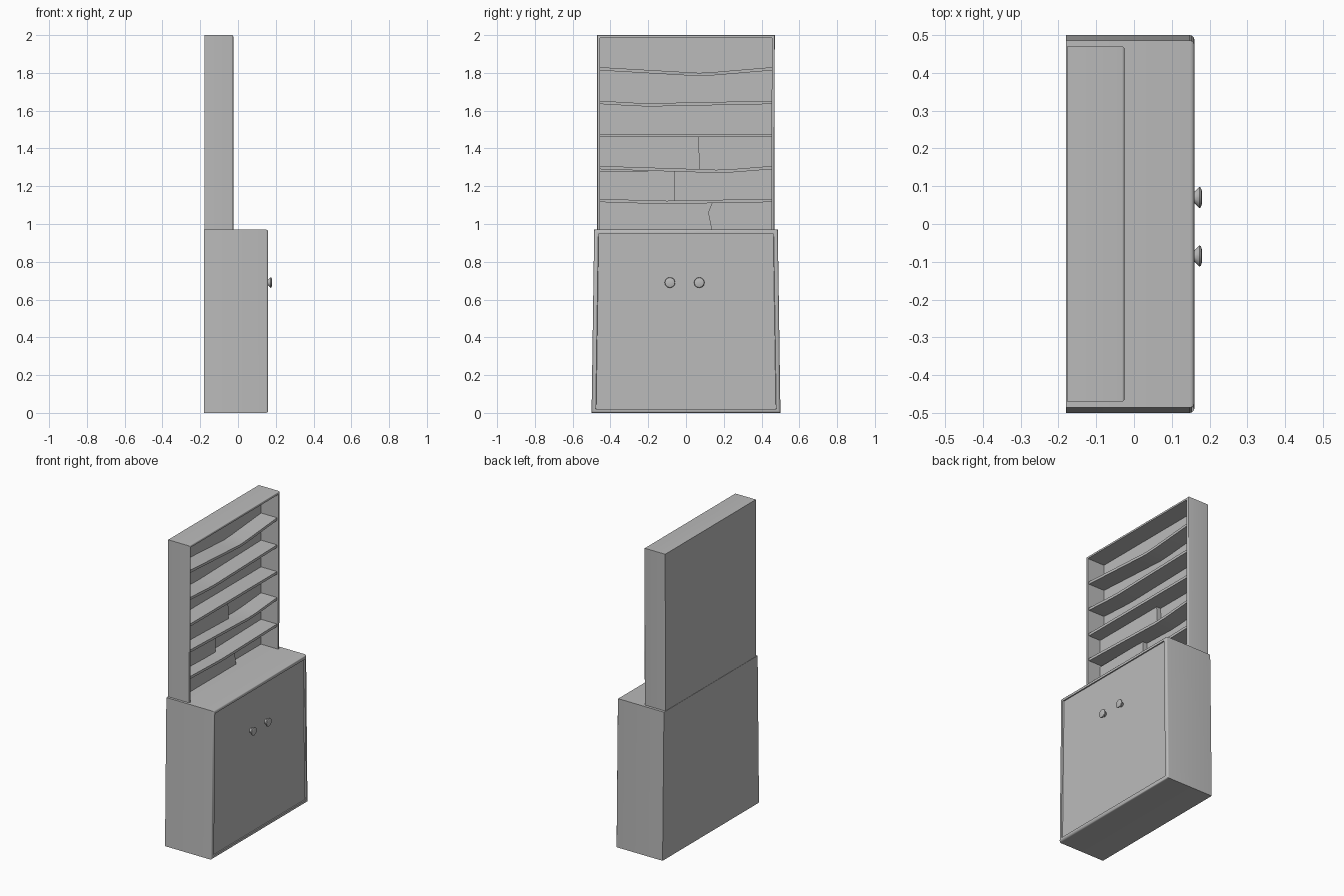
import bpy, bmesh, math
from mathutils import Matrix

cube = bpy.data.objects.get("Cube")
if cube:
    bpy.data.objects.remove(cube, do_unlink=True)

grey = bpy.data.materials.new("warm_grey")
grey.use_nodes = True
colour = (0.5, 0.5, 0.5, 1)
grey.diffuse_color = colour
grey.node_tree.nodes["Principled BSDF"].inputs["Base Color"].default_value = colour


def finish(name, bm):
    bmesh.ops.recalc_face_normals(bm, faces=bm.faces)
    mesh = bpy.data.meshes.new(name)
    bm.to_mesh(mesh)
    bm.free()
    mesh.materials.append(grey)
    obj = bpy.data.objects.new(name, mesh)
    bpy.context.collection.objects.link(obj)
    bpy.ops.object.select_all(action='DESELECT')
    obj.select_set(True)
    bpy.context.view_layer.objects.active = obj
    bpy.ops.object.shade_smooth_by_angle(angle=math.radians(40))
    return obj


def prism(bm, outline, x0, x1):
    """Extrude a (y, z) outline along x."""
    face = bm.faces.new([bm.verts.new((x0, y, z)) for y, z in outline])
    out = bmesh.ops.extrude_face_region(bm, geom=[face])
    for v in out["geom"]:
        if isinstance(v, bmesh.types.BMVert):
            v.co.x = x1
    bmesh.ops.recalc_face_normals(bm, faces=bm.faces)


def front_face(bm):
    return max(bm.faces, key=lambda f: (round(f.calc_center_median().x, 4), f.calc_area()))


def round_front(bm, size):
    bmesh.ops.bevel(bm, geom=list(front_face(bm).edges), offset=size,
                    segments=3, profile=0.5, affect='EDGES')


def inset_front(bm, border, depth, slope=0.0):
    face = front_face(bm)
    bmesh.ops.inset_region(bm, faces=[face], thickness=border)
    out = bmesh.ops.extrude_face_region(bm, geom=[face])
    bm.faces.remove(face) if face.is_valid else None
    for v in out["geom"]:
        if isinstance(v, bmesh.types.BMVert):
            v.co.x -= depth
            v.co.y *= 1 - slope


# Cabinet, slightly wider at the floor, with a recessed door
bm = bmesh.new()
prism(bm, [(-0.5, 0), (0.5, 0), (0.486, 0.97), (-0.486, 0.97)], -0.18, 0.16)
round_front(bm, 0.012)
inset_front(bm, 0.014, 0.008, 0.005)
finish("cabinet", bm)

# Open hutch, its lower edge sunk into the cabinet
bm = bmesh.new()
prism(bm, [(-0.47, 0.95), (0.468, 0.95), (0.47, 2), (-0.47, 2)], -0.178, -0.025)
round_front(bm, 0.007)
inset_front(bm, 0.012, 0.125)
finish("hutch", bm)

# Sagging shelves: top height, sag and place of the lowest point
shelves = [(1.83, 0.03, 0.07), (1.652, 0.013, -0.18), (1.477, 0.0, 0.0),
           (1.307, 0.02, 0.16), (1.133, 0.01, -0.1)]
for i, (top, sag, low) in enumerate(shelves):
    bm = bmesh.new()
    upper = [(-0.455, top), (low - 0.08, top - sag * 0.85), (low, top - sag),
             (low + 0.08, top - sag * 0.85), (0.455, top)]
    lower = [(y, z - 0.017) for y, z in reversed(upper)]
    prism(bm, upper + lower, -0.155, -0.034)
    finish(f"shelf_{i + 1}", bm)

# Low blocks of stored things against the back
stored = [
    ("upper_stack", [(-0.455, 1.29), (0.075, 1.29), (0.065, 1.465), (-0.455, 1.465)], -0.12),
    ("middle_stack", [(-0.455, 1.12), (-0.06, 1.12), (-0.06, 1.28), (-0.455, 1.28)], -0.12),
    ("lower_stack", [(-0.455, 0.96), (0.14, 0.96), (0.12, 1.06), (0.14, 1.11),
                     (-0.455, 1.12)], -0.11),
]
for name, outline, x1 in stored:
    bm = bmesh.new()
    prism(bm, outline, -0.155, x1)
    finish(name, bm)

# Flared door knobs with a shallow domed front
for name, y in (("right_knob", -0.085), ("left_knob", 0.07)):
    bm = bmesh.new()
    rings = []
    for x, r in ((0.148, 0.014), (0.16, 0.015), (0.173, 0.028), (0.177, 0.026), (0.18, 0.016)):
        rings.append([bm.verts.new((x, y + r * math.cos(a), 0.69 + r * math.sin(a)))
                      for a in (math.tau * k / 12 for k in range(12))])
    for a, b in zip(rings, rings[1:]):
        for k in range(12):
            n = (k + 1) % 12
            bm.faces.new((a[k], a[n], b[n], b[k]))
    bm.faces.new(rings[0])
    bm.faces.new(rings[-1])
    finish(name, bm)
